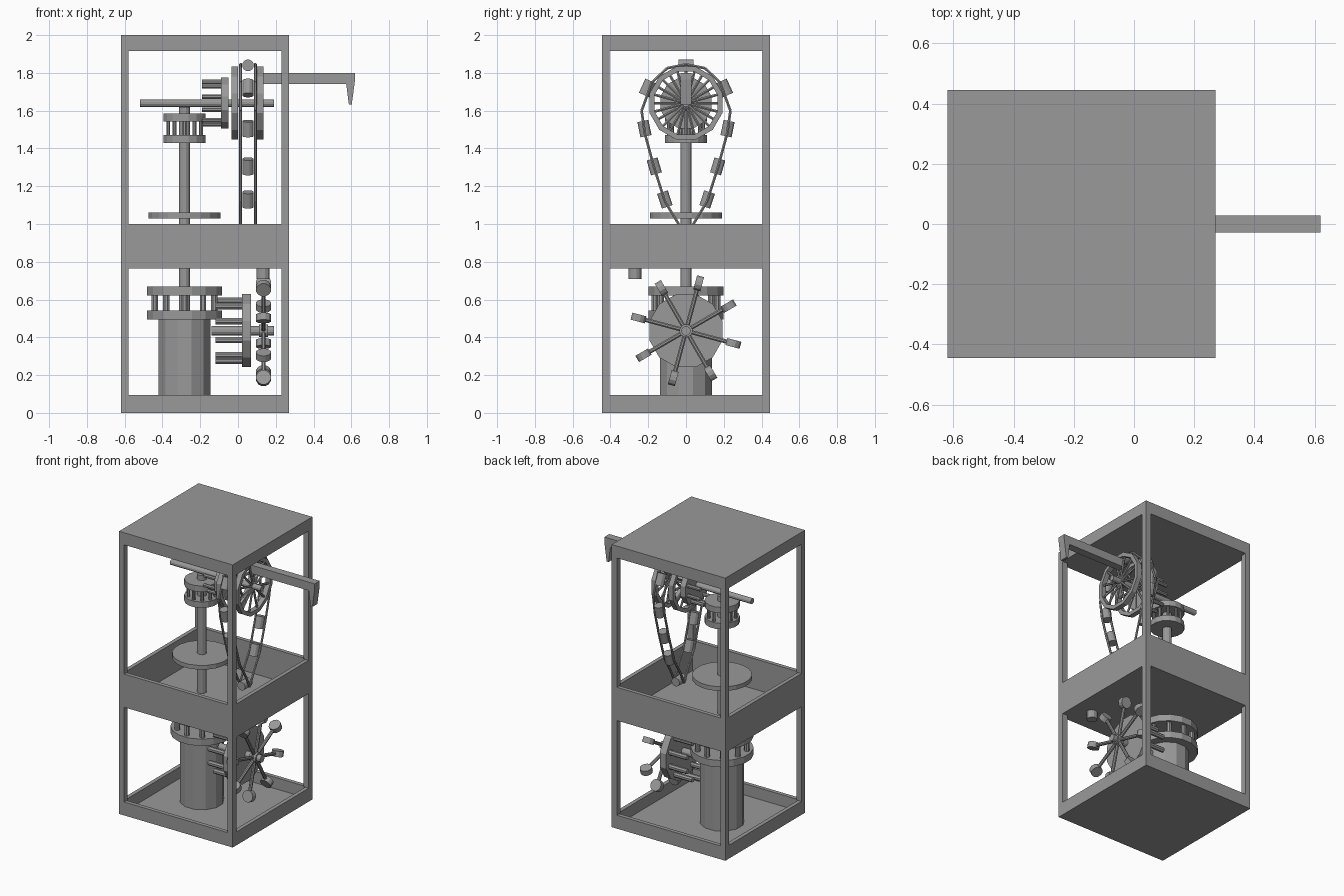
import bpy, bmesh, math
from mathutils import Vector, Matrix

if "Cube" in bpy.data.objects:
    bpy.data.objects.remove(bpy.data.objects["Cube"])

grey = bpy.data.materials.new("mid grey")
grey.use_nodes = True
GREY = (0.32, 0.32, 0.32, 1)
grey.diffuse_color = GREY
grey.node_tree.nodes["Principled BSDF"].inputs["Base Color"].default_value = GREY


def finish(name, bm):
    bmesh.ops.recalc_face_normals(bm, faces=bm.faces)
    mesh = bpy.data.meshes.new(name)
    bm.to_mesh(mesh)
    bm.free()
    mesh.materials.append(grey)
    obj = bpy.data.objects.new(name, mesh)
    bpy.context.collection.objects.link(obj)
    return obj


def add_box(bm, lo, hi):
    lo, hi = Vector(lo), Vector(hi)
    size = Matrix.Diagonal((*(hi - lo), 1))
    bmesh.ops.create_cube(bm, size=1, matrix=Matrix.Translation((lo + hi) / 2) @ size)


def add_rod(bm, a, b, r, sides=12):
    a, b = Vector(a), Vector(b)
    turn = (b - a).to_track_quat('Z', 'Y').to_matrix().to_4x4()
    spin = Matrix.Rotation(math.pi / sides, 4, 'Z')
    bmesh.ops.create_cone(bm, cap_ends=True, segments=sides, radius1=r, radius2=r,
                          depth=(b - a).length,
                          matrix=Matrix.Translation((a + b) / 2) @ turn @ spin)


def rod(name, a, b, r, sides=12):
    bm = bmesh.new()
    add_rod(bm, a, b, r, sides)
    return finish(name, bm)


def angles(n, start=0.0):
    return [start + math.tau * i / n for i in range(n)]


# Frame: outer extents shared by every storey
X0, X1, Y, T = -0.62, 0.27, 0.445, 0.04


def tray(name, z0, z1, floor):
    bm = bmesh.new()
    add_box(bm, (X0, -Y, z0), (X1, Y, z1))
    bm.faces.ensure_lookup_table()
    top = max(bm.faces, key=lambda f: f.calc_center_median().z)
    bmesh.ops.inset_region(bm, faces=[top], thickness=T)
    well = bmesh.ops.extrude_discrete_faces(bm, faces=[top])["faces"][0]
    for v in well.verts:
        v.co.z = floor
    finish(name, bm)


tray("base_tray", 0, 0.095, 0.015)
tray("middle_tray", 0.765, 1.0, 0.785)

bm = bmesh.new()
add_box(bm, (X0, -Y, 1.915), (X1, Y, 2.0))
finish("roof", bm)

bm = bmesh.new()
for x in (X0, X1 - T):
    for y in (-Y, Y - T):
        for z0, z1 in ((0.095, 0.765), (1.0, 1.915)):
            add_box(bm, (x, y, z0), (x + T, y + T, z1))
finish("corner_posts", bm)

# Vertical drive
CX = -0.283


def lantern(name, z0, z1, thick, r, pins, pin_r):
    bm = bmesh.new()
    add_rod(bm, (CX, 0, z0), (CX, 0, z0 + thick), r, 16)
    add_rod(bm, (CX, 0, z1 - thick), (CX, 0, z1), r, 16)
    for a in angles(pins, math.pi / pins):
        x, y = CX + (r - 2 * pin_r) * math.cos(a), (r - 2 * pin_r) * math.sin(a)
        add_rod(bm, (x, y, z0 + thick), (x, y, z1 - thick), pin_r, 8)
    finish(name, bm)


rod("main_drum", (CX, 0, 0.015), (CX, 0, 0.5), 0.143)
rod("vertical_shaft", (CX, 0, 0.5), (CX, 0, 1.62), 0.03)
rod("flywheel", (CX, 0, 1.03), (CX, 0, 1.06), 0.192, 20)
lantern("lower_lantern_gear", 0.495, 0.67, 0.048, 0.202, 10, 0.018)
lantern("upper_lantern_gear", 1.43, 1.585, 0.042, 0.113, 10, 0.011)


# Crown gears with pegs facing the lanterns
def crown(name, x0, x1, z, r, peg_x, pegs, peg_r):
    bm = bmesh.new()
    add_rod(bm, (x0, 0, z), (x1, 0, z), r, 12)
    for a in angles(pegs, math.pi / pegs):
        y, pz = 0.8 * r * math.cos(a), z + 0.8 * r * math.sin(a)
        add_rod(bm, (peg_x, y, pz), (x0, y, pz), peg_r, 8)
    finish(name, bm)


LOW, HIGH = 0.435, 1.64
crown("lower_crown_gear", 0.02, 0.07, LOW, 0.2, -0.12, 10, 0.018)
crown("upper_crown_gear", -0.09, -0.05, HIGH, 0.14, -0.19, 10, 0.013)
rod("lower_axle", (-0.14, 0, LOW), (0.19, 0, LOW), 0.025)
rod("upper_axle", (-0.52, 0, HIGH), (0.19, 0, HIGH), 0.02)

# Water wheel: spokes carrying round scoops
bm = bmesh.new()
hub = Vector((0.135, 0, LOW))
add_rod(bm, hub - Vector((0.025, 0, 0)), hub + Vector((0.025, 0, 0)), 0.035)
for a in angles(8, math.radians(30)):
    out = Vector((0, math.cos(a), math.sin(a)))
    side = Vector((0, -math.sin(a), math.cos(a))) * 0.019
    add_rod(bm, hub, hub + out * 0.225, 0.012, 8)
    add_rod(bm, hub + out * 0.26 - side, hub + out * 0.26 + side, 0.04, 12)
finish("water_wheel", bm)
rod("water_outlet", (0.133, -0.27, 0.71), (0.133, -0.27, 0.775), 0.035)


# Chain wheel: two spoked rims
def rim(bm, x0, x1, outer, inner, n=12):
    rings = []
    for x, r in ((x0, outer), (x1, outer), (x1, inner), (x0, inner)):
        rings.append([bm.verts.new((x, r * math.cos(a), HIGH + r * math.sin(a)))
                      for a in angles(n, math.pi / n)])
    for j in range(4):
        p, q = rings[j], rings[(j + 1) % 4]
        for i in range(n):
            k = (i + 1) % n
            bm.faces.new((p[i], p[k], q[k], q[i]))


for name, x0, start in (("inner_chain_wheel", -0.035, 0.0), ("outer_chain_wheel", 0.1, math.pi / 12)):
    bm = bmesh.new()
    rim(bm, x0, x0 + 0.035, 0.2, 0.172)
    x = x0 + 0.0175
    for a in angles(12, start):
        add_rod(bm, (x, 0, HIGH),
                (x, 0.18 * math.cos(a), HIGH + 0.18 * math.sin(a)), 0.008, 6)
    finish(name, bm)

# Bucket chain: two ropes around the wheel, buckets between them
half = [(0.1, 1.825), (0.18, 1.75), (0.235, 1.6), (0.218, 1.48),
        (0.172, 1.31), (0.112, 1.12), (0.045, 1.01)]
loop = [(0, 1.845)] + half + [(0, 0.92)] + [(-y, z) for y, z in reversed(half)]
bm = bmesh.new()
for x in (0.014, 0.092):
    for p, q in zip(loop, loop[1:] + loop[:1]):
        add_rod(bm, (x, *p), (x, *q), 0.008, 6)
finish("bucket_ropes", bm)

bm = bmesh.new()
spots = [(0.205, 1.72, -0.42), (0.22, 1.505, 0.2), (0.168, 1.305, 0.28), (0.112, 1.13, 0.32)]
spots += [(-y, z, -t) for y, z, t in spots]
spots += [(0, 1.84, math.pi / 2), (0, 0.93, math.pi / 2)]
for y, z, t in spots:
    c, d = Vector((0.053, y, z)), Vector((0, math.sin(t), math.cos(t))) * 0.041
    add_rod(bm, c - d, c + d, 0.031, 12)
finish("buckets", bm)

# Delivery spout: straight arm with a tapered down-turned tip
outline = [(0.1, 1.8), (0.62, 1.8), (0.62, 1.765), (0.602, 1.632),
           (0.587, 1.632), (0.573, 1.74), (0.1, 1.74)]
bm = bmesh.new()
face = bm.faces.new([bm.verts.new((x, -0.028, z)) for x, z in outline])
new = bmesh.ops.extrude_face_region(bm, geom=[face])["geom"]
bmesh.ops.translate(bm, vec=(0, 0.056, 0), verts=[v for v in new if isinstance(v, bmesh.types.BMVert)])
finish("delivery_spout", bm)
